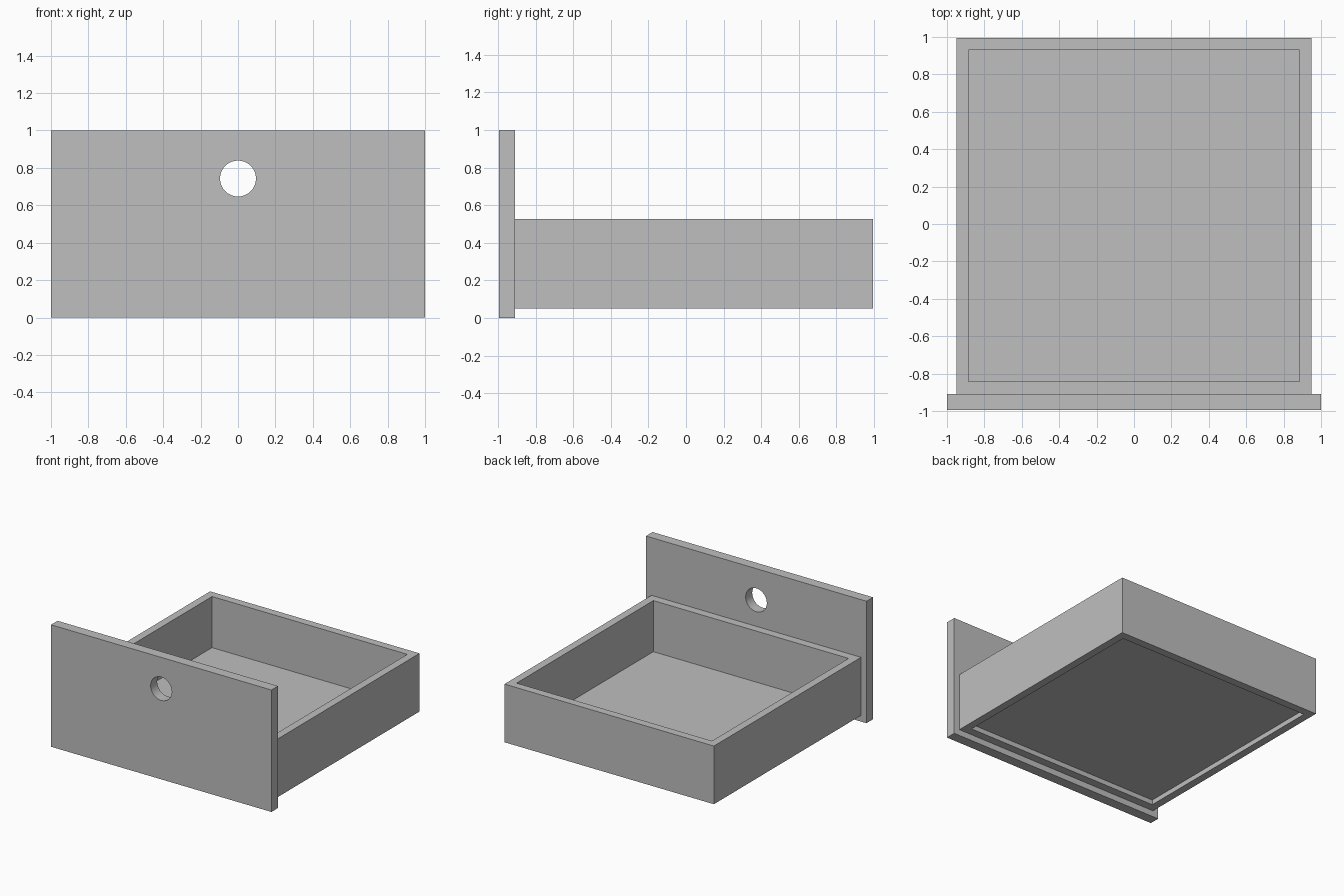
import bpy
import bmesh
from mathutils import Matrix, Vector

old = bpy.data.objects.get("Cube")
if old:
    bpy.data.objects.remove(old, do_unlink=True)

GREY = (0.52, 0.52, 0.52, 1)
mat = bpy.data.materials.new("plain grey")
mat.use_nodes = True
mat.diffuse_color = GREY
mat.node_tree.nodes["Principled BSDF"].inputs["Base Color"].default_value = GREY


def finish(name, bm):
    mesh = bpy.data.meshes.new(name)
    bm.to_mesh(mesh)
    bm.free()
    mesh.materials.append(mat)
    ob = bpy.data.objects.new(name, mesh)
    bpy.context.collection.objects.link(ob)
    return ob


def box(name, low, high):
    low, high = Vector(low), Vector(high)
    bm = bmesh.new()
    bmesh.ops.create_cube(bm, size=1)
    bmesh.ops.scale(bm, vec=high - low, verts=bm.verts)
    bmesh.ops.translate(bm, vec=(low + high) / 2, verts=bm.verts)
    return finish(name, bm)


def cut(ob, cutter):
    """Subtract the cutter, apply the result and remove the cutter."""
    cutter.hide_render = True
    mod = ob.modifiers.new("opening", "BOOLEAN")
    mod.operation = "DIFFERENCE"
    mod.solver = "EXACT"
    mod.object = cutter
    bpy.context.view_layer.objects.active = ob
    bpy.ops.object.modifier_apply(modifier=mod.name)
    bpy.data.objects.remove(cutter, do_unlink=True)


BACK, JOIN = 0.995, -0.91      # rear face, and where tray meets front panel
IN_X, IN_FRONT, IN_BACK = 0.886, -0.842, 0.929

# Front panel with a round finger hole
panel = box("front_panel", (-1, -BACK, 0), (1, JOIN, 1))
bm = bmesh.new()
bmesh.ops.create_cone(bm, cap_ends=True, segments=64, radius1=0.096,
                      radius2=0.096, depth=0.4,
                      matrix=Matrix.Translation((0, -0.95, 0.743))
                      @ Matrix.Rotation(1.570796, 4, "X"))
cut(panel, finish("finger_hole_cutter", bm))
bpy.ops.object.select_all(action="DESELECT")
panel.select_set(True)
bpy.context.view_layer.objects.active = panel
bpy.ops.object.shade_smooth_by_angle(angle=0.5)

# Four joined walls of the drawer, open above and below
walls = box("drawer_walls", (-0.95, JOIN, 0.05), (0.95, BACK, 0.527))
cut(walls, box("drawer_space_cutter", (-IN_X, IN_FRONT, -1), (IN_X, IN_BACK, 2)))

# Thin bottom board, raised a little above the lower edge of the walls
box("bottom_board", (-IN_X, IN_FRONT, 0.09), (IN_X, IN_BACK, 0.108))
